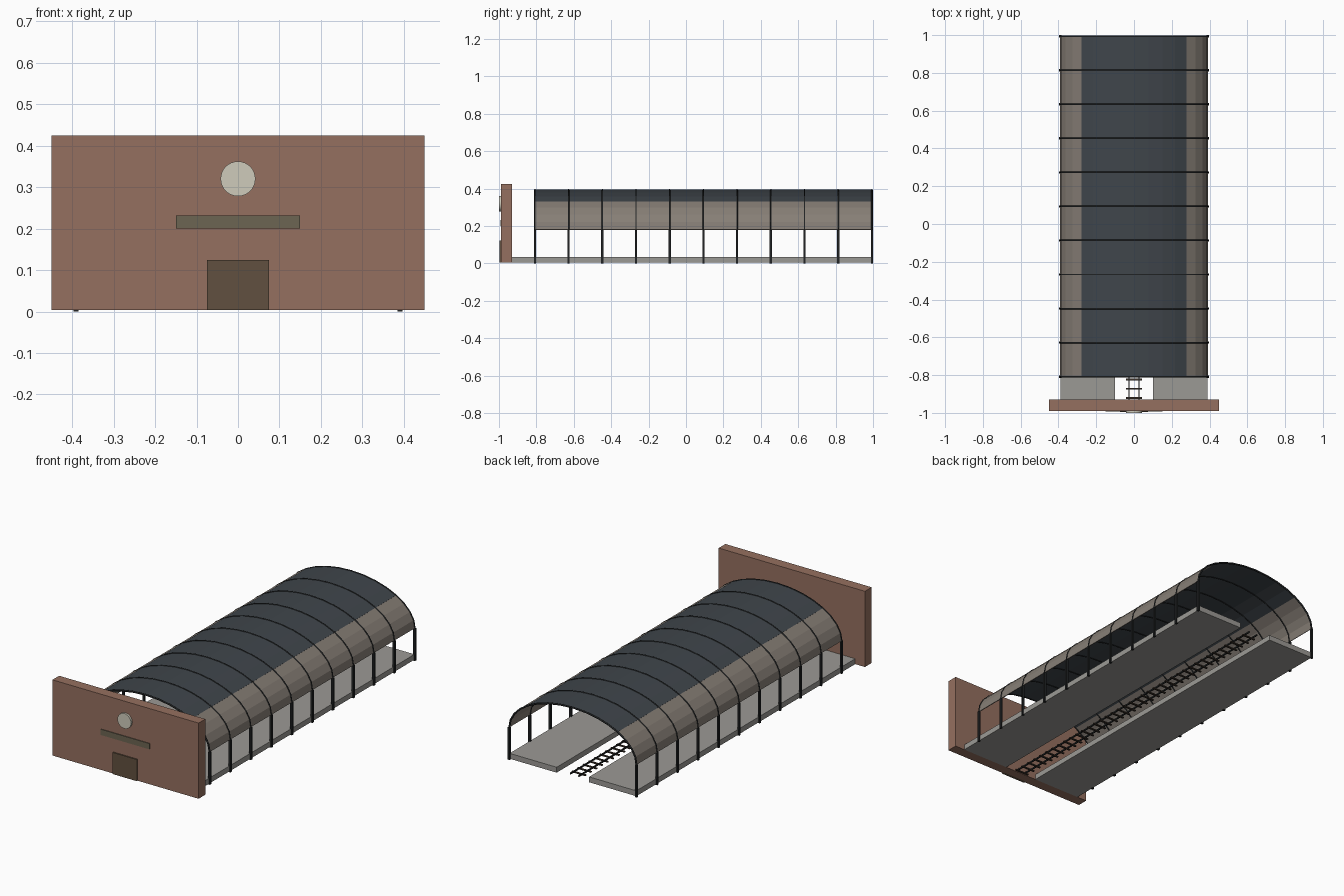
import bpy, bmesh, math

if "Cube" in bpy.data.objects:
    bpy.data.objects.remove(bpy.data.objects["Cube"])


def mat(name, r, g, b):
    m = bpy.data.materials.new(name)
    m.diffuse_color = (r, g, b, 1)
    m.use_nodes = True
    m.node_tree.nodes["Principled BSDF"].inputs["Base Color"].default_value = m.diffuse_color
    return m


BRICK = mat("brick", 0.30, 0.16, 0.115)
CREAM = mat("cream", 0.62, 0.60, 0.50)
OLIVE = mat("olive", 0.15, 0.13, 0.085)
WOOD = mat("dark_wood", 0.12, 0.08, 0.05)
CONCRETE = mat("concrete", 0.33, 0.32, 0.30)
IRON = mat("iron", 0.015, 0.017, 0.018)
SLATE = mat("slate", 0.05, 0.06, 0.07)
PANEL = mat("panel", 0.24, 0.21, 0.18)
SLEEPER = mat("sleeper", 0.05, 0.035, 0.025)


def finish(name, bm, m):
    me = bpy.data.meshes.new(name)
    bmesh.ops.recalc_face_normals(bm, faces=bm.faces)
    bm.to_mesh(me)
    bm.free()
    me.materials.append(m)
    ob = bpy.data.objects.new(name, me)
    bpy.context.collection.objects.link(ob)
    return ob


def boxes(name, m, spans):
    # each span: x0, x1, y0, y1, z0, z1
    bm = bmesh.new()
    for x0, x1, y0, y1, z0, z1 in spans:
        vs = bmesh.ops.create_cube(bm, size=1)["verts"]
        for v in vs:
            v.co = ((x0 + x1) / 2 + v.co.x * (x1 - x0),
                    (y0 + y1) / 2 + v.co.y * (y1 - y0),
                    (z0 + z1) / 2 + v.co.z * (z1 - z0))
    return finish(name, bm, m)


# Arch shape shared by roof and ribs
HALF, SPRING, RISE, SEG = 0.391, 0.18, 0.213, 16
Y0, Y1, RIBS = -0.808, 0.994, 11


def arch(i):
    a = math.pi * i / SEG
    return HALF * math.cos(a), SPRING + RISE * math.sin(a)


# Station front with door, sign band and clock
boxes("facade", BRICK, [(-0.45, 0.45, -0.989, -0.93, 0.004, 0.425)])
boxes("door", WOOD, [(-0.075, 0.075, -0.996, -0.98, 0.004, 0.124)])
boxes("sign_band", OLIVE, [(-0.15, 0.15, -0.993, -0.98, 0.20, 0.232)])
bpy.ops.mesh.primitive_cylinder_add(vertices=32, radius=0.042, depth=0.02,
                                    location=(0, -0.99, 0.32),
                                    rotation=(math.pi / 2, 0, 0))
clock = bpy.context.object
clock.name = "clock_face"
clock.data.materials.append(CREAM)
bpy.ops.object.shade_smooth_by_angle()

# Platforms
for side, s in (("left", -1), ("right", 1)):
    xs = sorted((s * 0.10, s * 0.39))
    boxes(side + "_platform", CONCRETE, [(xs[0], xs[1], -0.93, 0.994, 0.004, 0.034)])

# Track
boxes("sleepers", SLEEPER,
      [(-0.042, 0.042, y - 0.005, y + 0.005, 0.004, 0.010)
       for y in [-0.921 + 0.049 * i for i in range(39)]])
boxes("rails", IRON, [(s * 0.026 - 0.003, s * 0.026 + 0.003, -0.93, 0.98, 0.009, 0.017)
                      for s in (-1, 1)])


# Roof strips following the arch
def roof(name, m, first, last):
    bm = bmesh.new()
    rows = []
    for i in range(first, last + 1):
        x, z = arch(i)
        rows.append([bm.verts.new((x, y, z)) for y in (Y0, Y1)])
    for a, b in zip(rows, rows[1:]):
        bm.faces.new((a[0], a[1], b[1], b[0]))
    ob = finish(name, bm, m)
    mod = ob.modifiers.new("thickness", "SOLIDIFY")
    mod.thickness = 0.004
    mod.offset = 0


roof("right_roof_panel", PANEL, 0, 4)
roof("roof_crown", SLATE, 4, 12)
roof("left_roof_panel", PANEL, 12, 16)

# Iron ribs and posts
rib_ys = [Y0 + (Y1 - Y0) * i / (RIBS - 1) for i in range(RIBS)]
cu = bpy.data.curves.new("ribs", "CURVE")
cu.dimensions = "3D"
cu.bevel_depth = 0.005
cu.bevel_resolution = 1
cu.use_fill_caps = True
for y in rib_ys:
    sp = cu.splines.new("POLY")
    sp.points.add(SEG)
    for i, p in enumerate(sp.points):
        x, z = arch(i)
        p.co = (x, y, z, 1)
cu.materials.append(IRON)
bpy.context.collection.objects.link(bpy.data.objects.new("ribs", cu))
boxes("posts", IRON, [(s * HALF - 0.006, s * HALF + 0.006, y - 0.006, y + 0.006, 0, SPRING)
                      for y in rib_ys for s in (-1, 1)])
